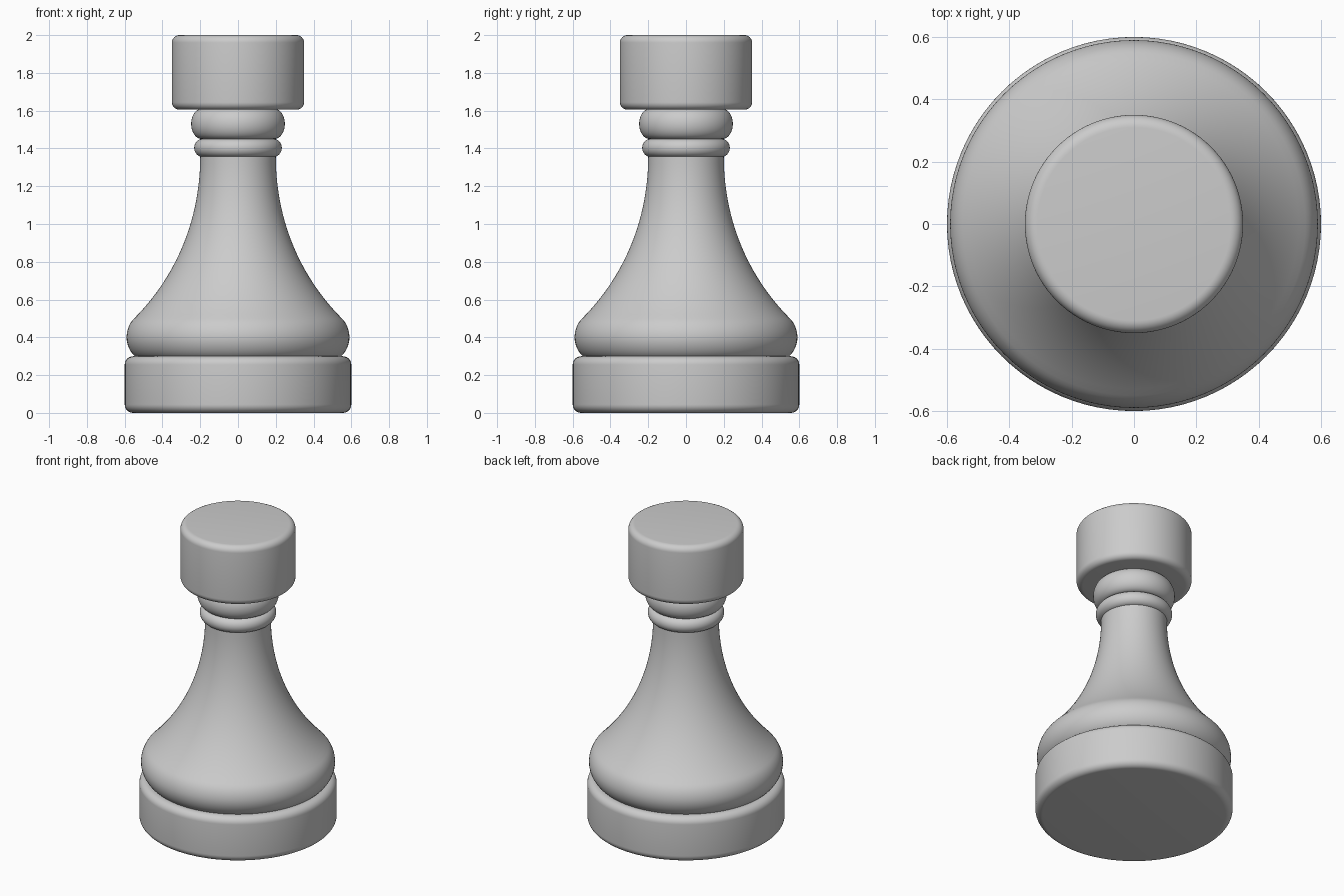
import bpy
import bmesh
import math
from mathutils import Vector
from mathutils.geometry import interpolate_bezier

SIDES = 96

cube = bpy.data.objects.get("Cube")
if cube:
    bpy.data.objects.remove(cube, do_unlink=True)

grey = bpy.data.materials.new("light grey")
grey.use_nodes = True
colour = (0.6, 0.6, 0.6, 1)
grey.diffuse_color = colour
grey.node_tree.nodes["Principled BSDF"].inputs["Base Color"].default_value = colour


def arc(r, z, rx, rz, start, end, steps):
    """Elliptical arc in the (radius, height) plane, angles in degrees."""
    angles = [math.radians(start + (end - start) * i / steps) for i in range(steps + 1)]
    return [(r + rx * math.cos(a), z + rz * math.sin(a)) for a in angles]


def bezier(a, b, c, d, steps):
    pts = [Vector((r, z, 0)) for r, z in (a, b, c, d)]
    return [(p.x, p.y) for p in interpolate_bezier(*pts, steps)]


def drum(radius, bottom, top, bevel):
    """Profile of a disc with rounded rims."""
    r = radius - bevel
    return (arc(r, bottom + bevel, bevel, bevel, -90, 0, 8)
            + arc(r, top - bevel, bevel, bevel, 0, 90, 8))


def lathe(name, profile):
    """Turn a bottom-to-top profile around z and cap both ends."""
    bm = bmesh.new()
    rings = []
    for r, z in profile:
        rings.append([bm.verts.new((r * math.cos(a), r * math.sin(a), z))
                      for a in (math.tau * i / SIDES for i in range(SIDES))])
    for low, high in zip(rings, rings[1:]):
        for i in range(SIDES):
            j = (i + 1) % SIDES
            bm.faces.new((low[i], low[j], high[j], high[i]))
    bm.faces.new(rings[0][::-1])
    bm.faces.new(rings[-1])
    mesh = bpy.data.meshes.new(name)
    bm.to_mesh(mesh)
    bm.free()
    mesh.materials.append(grey)
    obj = bpy.data.objects.new(name, mesh)
    bpy.context.collection.objects.link(obj)
    bpy.ops.object.select_all(action="DESELECT")
    obj.select_set(True)
    bpy.context.view_layer.objects.active = obj
    bpy.ops.object.shade_smooth_by_angle(angle=math.radians(40))
    return obj


# Round foot
lathe("base", drum(0.6, 0, 0.3, 0.045))

# Rounded bulge flowing into a concave, tapering stem
lower = bezier((0.545, 0.3), (0.57, 0.32), (0.59, 0.36), (0.59, 0.4), 9)
upper = bezier((0.59, 0.4), (0.59, 0.43), (0.58, 0.47), (0.55, 0.5), 9)
stem = bezier((0.55, 0.5), (0.36, 0.69), (0.2, 0.98), (0.2, 1.36), 28)
lathe("body", lower + upper[1:] + stem[1:])

# Two neck rings
lathe("lower_collar", arc(0.187, 1.403, 0.045, 0.048, -90, 90, 16))
lathe("upper_collar", arc(0.192, 1.53, 0.056, 0.08, -90, 90, 20))

# Plain cylindrical head
lathe("head", drum(0.35, 1.605, 2, 0.04))
